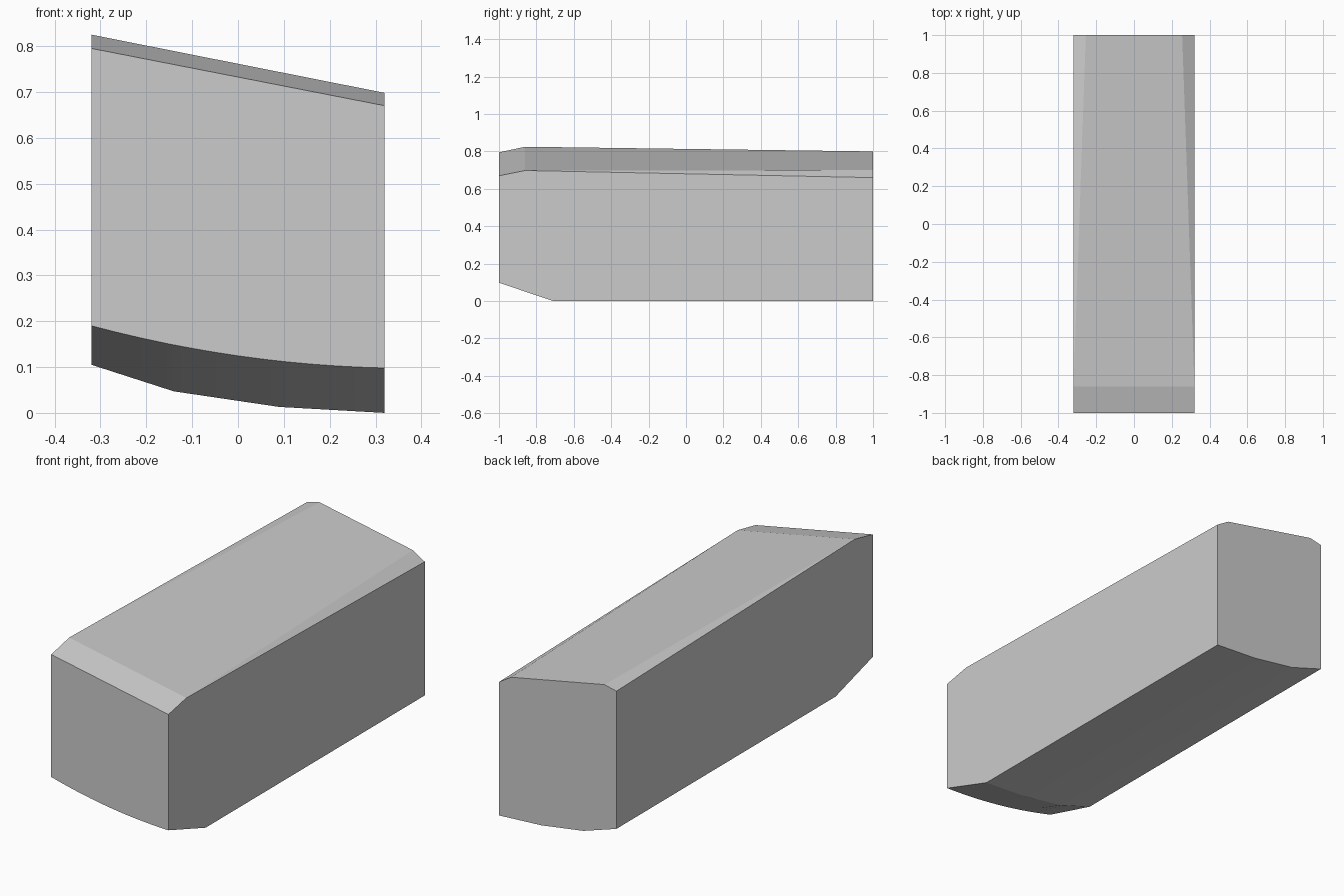
import bpy
import bmesh
import math

cube = bpy.data.objects.get("Cube")
if cube:
    bpy.data.objects.remove(cube, do_unlink=True)

HALF = 0.32      # half width
STEPS = 12       # columns across the curved underside

# One plain grey for the whole block
grey = bpy.data.materials.new("plain_grey")
grey.use_nodes = True
colour = (0.6, 0.6, 0.6, 1)
grey.diffuse_color = colour
grey.node_tree.nodes["Principled BSDF"].inputs["Base Color"].default_value = colour


def front_belly(x):
    """Smooth curve under the front end."""
    t = (HALF - x) / (2 * HALF)
    return 0.098 + 0.014 * t + 0.078 * t * t


def rear_belly(x):
    """Three flat facets under the main length."""
    pts = [(-HALF, 0.105), (-0.14, 0.047), (0.09, 0.013), (HALF, 0)]
    for (x0, z0), (x1, z1) in zip(pts, pts[1:]):
        if x <= x1 + 1e-6:
            return z0 + (z1 - z0) * (x - x0) / (x1 - x0)
    return 0


bm = bmesh.new()
xs = sorted([-HALF + 2 * HALF * i / STEPS for i in range(STEPS + 1)] + [-0.14, 0.09])


def row(y, height):
    return [bm.verts.new((x, y, height(x))) for x in xs]


# Underside: curved front lip, fold line, rear edge
lip = row(-1, front_belly)
fold = row(-0.71, rear_belly)
rear = row(1, rear_belly)
for a, b in ((lip, fold), (fold, rear)):
    for i in range(len(xs) - 1):
        bm.faces.new((a[i], b[i], b[i + 1], a[i + 1]))

# Sloping top: front edge, ridge, and rear corners with tapering chamfers
front_l, front_r = (bm.verts.new(p) for p in ((-HALF, -1, 0.795), (HALF, -1, 0.67)))
ridge_l, ridge_r = (bm.verts.new(p) for p in ((-HALF, -0.86, 0.825), (HALF, -0.86, 0.698)))
back_l, back_r = (bm.verts.new(p) for p in ((-HALF, 1, 0.785), (HALF, 1, 0.66)))
inner_l, inner_r = (bm.verts.new(p) for p in ((-0.255, 1, 0.80), (0.255, 1, 0.70)))
bm.faces.new((front_l, front_r, ridge_r, ridge_l))
bm.faces.new((ridge_l, ridge_r, inner_r, inner_l))
bm.faces.new((ridge_r, back_r, inner_r))
bm.faces.new((ridge_l, inner_l, back_l))

# Flat sides and ends
bm.faces.new((lip[-1], fold[-1], rear[-1], back_r, ridge_r, front_r))
bm.faces.new((lip[0], front_l, ridge_l, back_l, rear[0], fold[0]))
bm.faces.new(lip + [front_r, front_l])
bm.faces.new(rear[::-1] + [back_l, inner_l, inner_r, back_r])
bmesh.ops.recalc_face_normals(bm, faces=bm.faces)

mesh = bpy.data.meshes.new("sloped_block")
bm.to_mesh(mesh)
bm.free()
mesh.materials.append(grey)
block = bpy.data.objects.new("sloped_block", mesh)
bpy.context.collection.objects.link(block)

# Soft facets, crisp outer edges
bpy.ops.object.select_all(action="DESELECT")
block.select_set(True)
bpy.context.view_layer.objects.active = block
bpy.ops.object.shade_smooth_by_angle(angle=math.radians(10))
